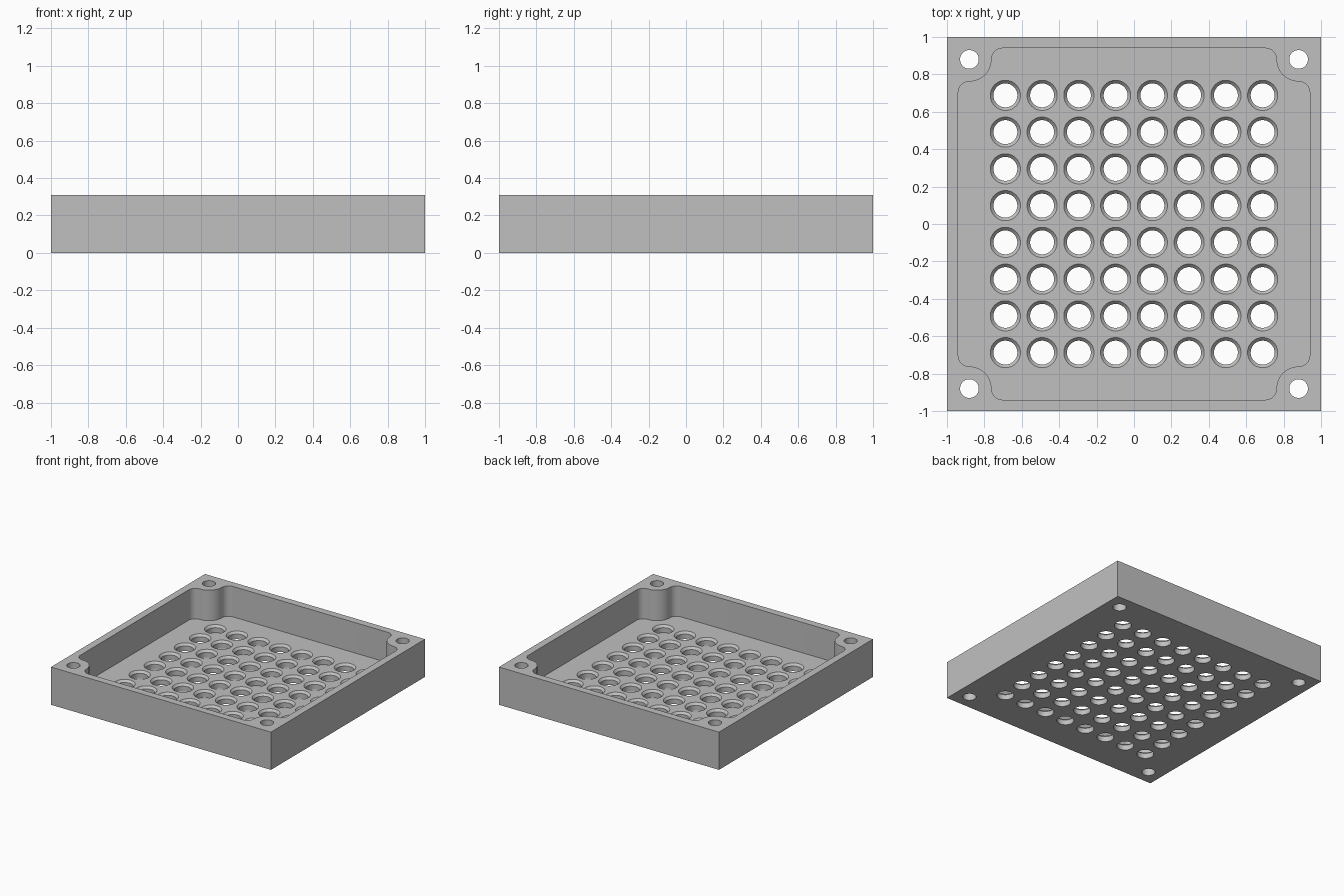
import bpy
import bmesh
import math

HEIGHT, FLOOR = 0.31, 0.06      # outer height, thickness of the tray floor
INNER = 0.94                    # half width of the pocket
POST = 0.88                     # corner screw hole position
POST_R, FILLET_R = 0.118, 0.06  # corner boss radius, pocket fillet radius
PITCH, COUNT = 0.1965, 8        # hole grid

default = bpy.data.objects.get("Cube")
if default:
    bpy.data.objects.remove(default)

grey = bpy.data.materials.new("light_grey")
grey.use_nodes = True
colour = (0.53, 0.53, 0.53, 1)
grey.diffuse_color = colour
grey.node_tree.nodes["Principled BSDF"].inputs["Base Color"].default_value = colour


def make_object(name, bm):
    bmesh.ops.recalc_face_normals(bm, faces=bm.faces[:])
    mesh = bpy.data.meshes.new(name)
    bm.to_mesh(mesh)
    bm.free()
    mesh.materials.append(grey)
    obj = bpy.data.objects.new(name, mesh)
    bpy.context.collection.objects.link(obj)
    return obj


def arc(cx, cy, r, start, end, steps):
    angles = [math.radians(start + (end - start) * i / steps) for i in range(steps + 1)]
    return [(cx + r * math.cos(a), cy + r * math.sin(a)) for a in angles]


def stack(bm, rings):
    """Closed solid through a list of point rings, from bottom to top."""
    loops = [[bm.verts.new(p) for p in ring] for ring in rings]
    n = len(loops[0])
    for low, high in zip(loops, loops[1:]):
        for i in range(n):
            j = (i + 1) % n
            bm.faces.new((low[i], low[j], high[j], high[i]))
    bm.faces.new(loops[0][::-1])
    bm.faces.new(loops[-1])


def add_hole(bm, x, y, profile, sides=48):
    stack(bm, [[(px, py, z) for px, py in arc(x, y, r, 0, 360, sides)[:-1]]
               for r, z in profile])


def cut(target, cutter):
    mod = target.modifiers.new("cut", 'BOOLEAN')
    mod.operation, mod.solver, mod.object = 'DIFFERENCE', 'EXACT', cutter
    bpy.context.view_layer.objects.active = target
    bpy.ops.object.modifier_apply(modifier=mod.name)
    bpy.data.objects.remove(cutter)


# Solid block
bm = bmesh.new()
square = [(-1, -1), (1, -1), (1, 1), (-1, 1)]
stack(bm, [[(x, y, z) for x, y in square] for z in (0, HEIGHT)])
tray = make_object("perforated_tray", bm)

# Pocket outline: one corner (fillet, boss, fillet) turned four times
near = INNER - FILLET_R
side = POST - POST_R - FILLET_R
corner = (arc(near, side, FILLET_R, 0, 90, 10)
          + arc(POST, POST, POST_R, 270, 180, 20)[1:-1]
          + arc(side, near, FILLET_R, 0, 90, 10))
outline = []
for x_axis, y_axis in ((1, 0), (0, 1), (-1, 0), (0, -1)):
    outline += [(x * x_axis - y * y_axis, x * y_axis + y * x_axis) for x, y in corner]
bm = bmesh.new()
stack(bm, [[(x, y, z) for x, y in outline] for z in (FLOOR, HEIGHT + 0.1)])
cut(tray, make_object("pocket_cutter", bm))

# Grid of chamfered holes through the floor and screw holes through the corners
bm = bmesh.new()
steps = [(i - (COUNT - 1) / 2) * PITCH for i in range(COUNT)]
for x in steps:
    for y in steps:
        add_hole(bm, x, y, [(0.064, -0.05), (0.064, FLOOR - 0.018), (0.09, FLOOR + 0.01)])
for x, y in square:
    add_hole(bm, x * POST, y * POST, [(0.05, -0.05), (0.05, HEIGHT + 0.05)])
cut(tray, make_object("hole_cutter", bm))

# Smooth curved walls, keep the crisp edges
bpy.ops.object.select_all(action='DESELECT')
tray.select_set(True)
bpy.context.view_layer.objects.active = tray
bpy.ops.object.shade_smooth_by_angle(angle=math.radians(30))
